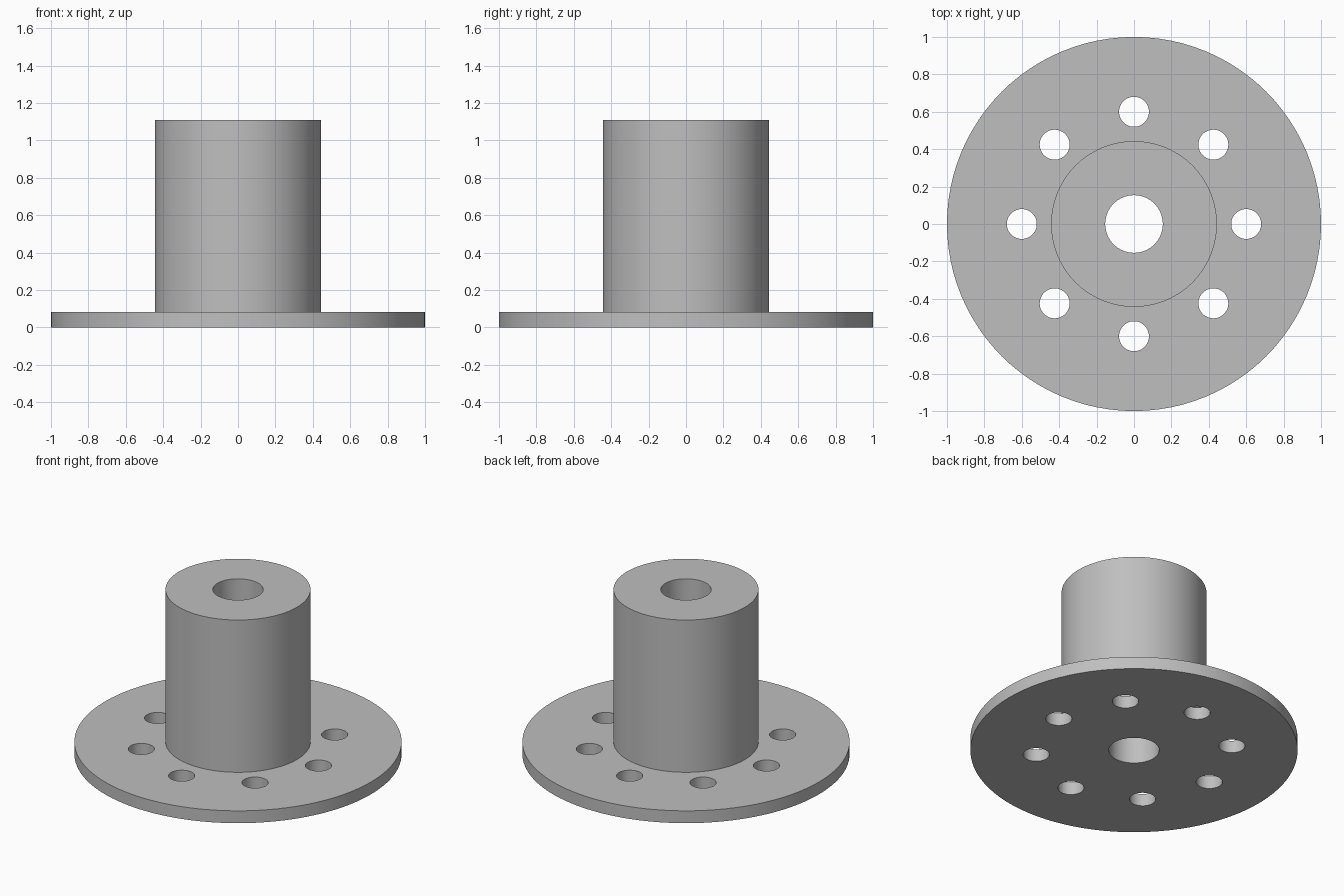
import bpy
import bmesh
from math import radians
from mathutils import Matrix, Vector

cube = bpy.data.objects.get("Cube")
if cube:
    bpy.data.objects.remove(cube)

FLANGE_R, FLANGE_H = 1.0, 0.083
HUB_R, TOP = 0.443, 1.11
BORE_R = 0.154
HOLE_R, HOLE_CIRCLE, HOLES = 0.08, 0.6, 8

# Plain grey metal
grey = bpy.data.materials.new("grey_metal")
grey.use_nodes = True
colour = (0.52, 0.52, 0.52, 1)
grey.diffuse_color = colour
grey.node_tree.nodes["Principled BSDF"].inputs["Base Color"].default_value = colour


def add_object(name, bm):
    bmesh.ops.recalc_face_normals(bm, faces=bm.faces)
    mesh = bpy.data.meshes.new(name)
    bm.to_mesh(mesh)
    bm.free()
    mesh.materials.append(grey)
    obj = bpy.data.objects.new(name, mesh)
    bpy.context.collection.objects.link(obj)
    return obj


# Flange, hub and through bore: one closed section turned about z
bm = bmesh.new()
section = [(BORE_R, 0), (FLANGE_R, 0), (FLANGE_R, FLANGE_H),
           (HUB_R, FLANGE_H), (HUB_R, TOP), (BORE_R, TOP)]
verts = [bm.verts.new((r, 0, z)) for r, z in section]
edges = [bm.edges.new((a, b)) for a, b in zip(verts, verts[1:] + verts[:1])]
bmesh.ops.spin(bm, geom=verts + edges, axis=(0, 0, 1), cent=(0, 0, 0),
               angle=radians(360), steps=96, use_merge=True)
bmesh.ops.remove_doubles(bm, verts=bm.verts, dist=0.0001)
hub = add_object("flanged_hub", bm)

# Ring of bolt hole cutters
bm = bmesh.new()
for i in range(HOLES):
    turn = Matrix.Rotation(radians(360 * i / HOLES), 4, "Z")
    place = turn @ Matrix.Translation(Vector((HOLE_CIRCLE, 0, FLANGE_H / 2)))
    bmesh.ops.create_cone(bm, cap_ends=True, segments=48, radius1=HOLE_R,
                          radius2=HOLE_R, depth=FLANGE_H * 3, matrix=place)
cutter = add_object("bolt_hole_cutter", bm)
cutter.hide_render = True

# Cut the holes and discard the cutter
cut = hub.modifiers.new("bolt_holes", "BOOLEAN")
cut.operation = "DIFFERENCE"
cut.solver = "EXACT"
cut.object = cutter
bpy.ops.object.select_all(action="DESELECT")
bpy.context.view_layer.objects.active = hub
hub.select_set(True)
bpy.ops.object.modifier_apply(modifier=cut.name)
bpy.data.objects.remove(cutter)

# Smooth round walls, crisp rims
bpy.ops.object.shade_smooth_by_angle(angle=radians(30))
